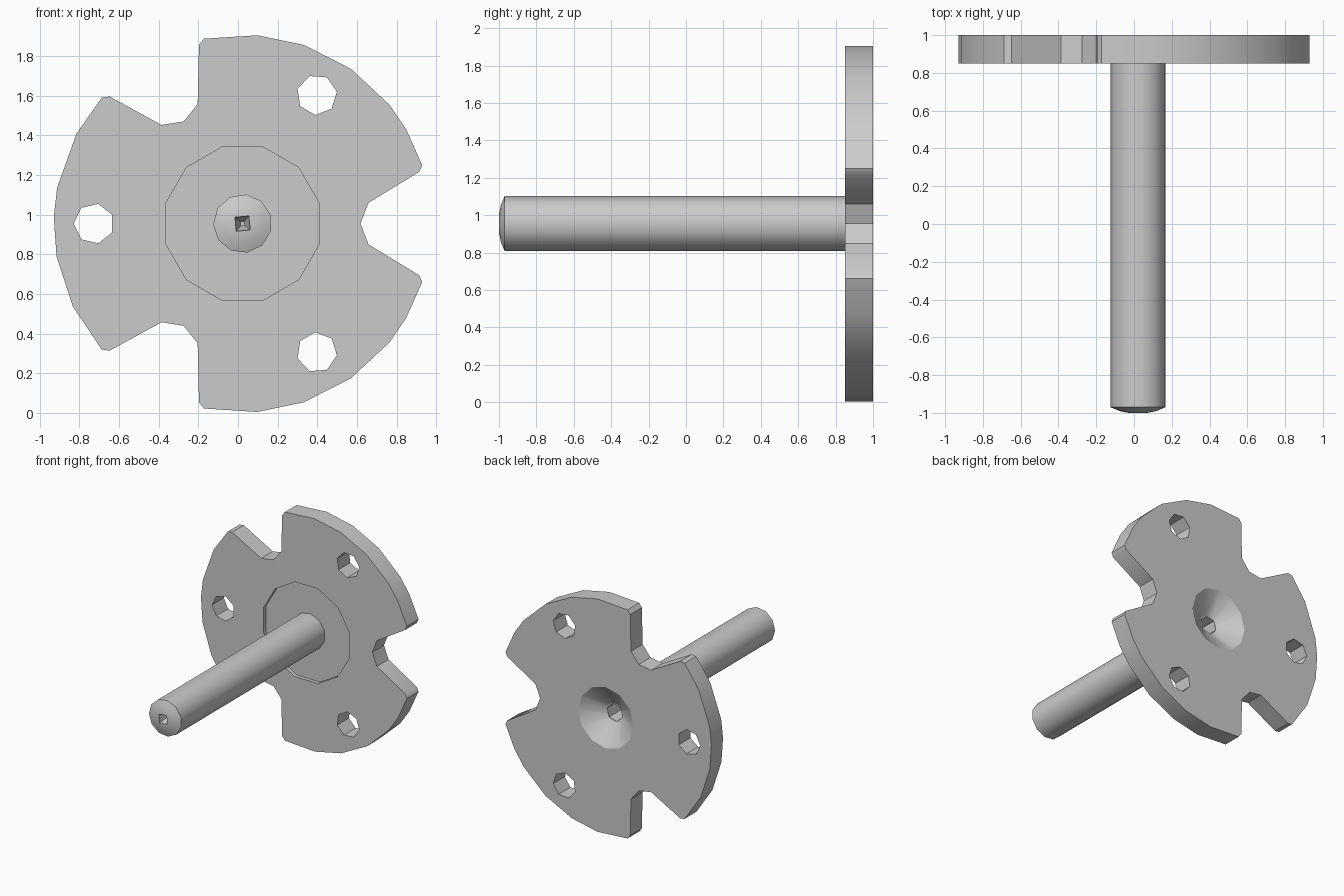
import bpy, bmesh
from math import sin, cos, radians, tau

cube = bpy.data.objects.get("Cube")
if cube:
    bpy.data.objects.remove(cube, do_unlink=True)

CX, CZ = 0.023, 0.955          # axis of the shaft
BACK, FRONT = 1.0, 0.85        # plate faces

steel = bpy.data.materials.new("grey_steel")
steel.use_nodes = True
GREY = (0.6, 0.6, 0.6, 1)
steel.diffuse_color = GREY
steel.node_tree.nodes["Principled BSDF"].inputs["Base Color"].default_value = GREY


def loft(name, rings):
    """Skin a list of equal rings of points and cap both ends."""
    bm = bmesh.new()
    loops = [[bm.verts.new(p) for p in ring] for ring in rings]
    n = len(loops[0])
    for a, b in zip(loops, loops[1:]):
        for i in range(n):
            j = (i + 1) % n
            bm.faces.new((a[i], a[j], b[j], b[i]))
    bm.faces.new(loops[0])
    bm.faces.new(loops[-1])
    bmesh.ops.recalc_face_normals(bm, faces=bm.faces)
    mesh = bpy.data.meshes.new(name)
    bm.to_mesh(mesh)
    bm.free()
    mesh.materials.append(steel)
    ob = bpy.data.objects.new(name, mesh)
    bpy.context.collection.objects.link(ob)
    return ob


def turned(name, profile, sides, x=CX, z=CZ, phase=0):
    """Part turned around the y direction from (radius, y) pairs."""
    angles = [radians(phase) + tau * i / sides for i in range(sides)]
    return loft(name, [[(x + r * cos(a), y, z + r * sin(a)) for a in angles]
                       for r, y in profile])


def cut(target, cutters):
    bpy.context.view_layer.objects.active = target
    for c in cutters:
        c.hide_render = True
        m = target.modifiers.new("cut", "BOOLEAN")
        m.operation, m.solver, m.object = "DIFFERENCE", "EXACT", c
        bpy.ops.object.modifier_apply(modifier=m.name)


def polar(r, deg):
    return r * cos(radians(deg)), r * sin(radians(deg))


# Plate outline: three rim arcs separated by three angled notches
upper = [18, 30, 39, 55, 71, 85.5, 101.8]
side = [138.2, 151.5, 169, 178, 190, 206, 221.8]
arcs = [upper, side, [360 - a for a in reversed(upper)]]
notch = [(0.928, -16.3), (0.644, -9.4), (0.595, 0), (0.644, 9.4), (0.928, 16.3)]
outline = []
for k, arc in enumerate(arcs):
    outline += [polar(r, a + 120 * k) for r, a in notch]
    outline += [polar(0.953, a) for a in arc]
plate = loft("flange_plate", [[(CX + x, y, CZ + z) for x, z in outline]
                              for y in (FRONT, BACK)])

# Bolt holes, front recess, rear countersink and rear socket
cutters = []
for a in (60, 180, 300):
    x, z = polar(0.75, a)
    cutters.append(turned("bolt_hole_cutter", [(0.102, 0.7), (0.102, 1.1)], 7,
                          CX + x, CZ + z, a))
cutters.append(turned("recess_cutter", [(0.4, 0.7), (0.4, 0.88)], 12, phase=15))
cutters.append(turned("countersink_cutter",
                      [(0.075, 0.885), (0.25, BACK), (0.28, 1.02)], 12))
socket = turned("socket_cutter", [(0.072, 0.65), (0.072, 0.95)], 6, phase=15)
cutters.append(socket)
cut(plate, cutters)

# Shaft with a domed tip and a small square centre mark
shaft = turned("shaft", [(0.05, -1), (0.1, -0.99), (0.148, -0.97), (0.148, 0.883)],
               11, phase=83)
mark = turned("centre_mark_cutter", [(0.05, -1.02), (0.05, -0.99), (0.015, -0.93)],
              4, phase=50)
cut(shaft, [socket, mark])

for c in cutters + [mark]:
    bpy.data.objects.remove(c, do_unlink=True)

# Smooth round surfaces, keep machined edges sharp
for ob in (plate, shaft):
    bpy.ops.object.select_all(action="DESELECT")
    ob.select_set(True)
    bpy.context.view_layer.objects.active = ob
    bpy.ops.object.shade_smooth_by_angle(angle=radians(34))
